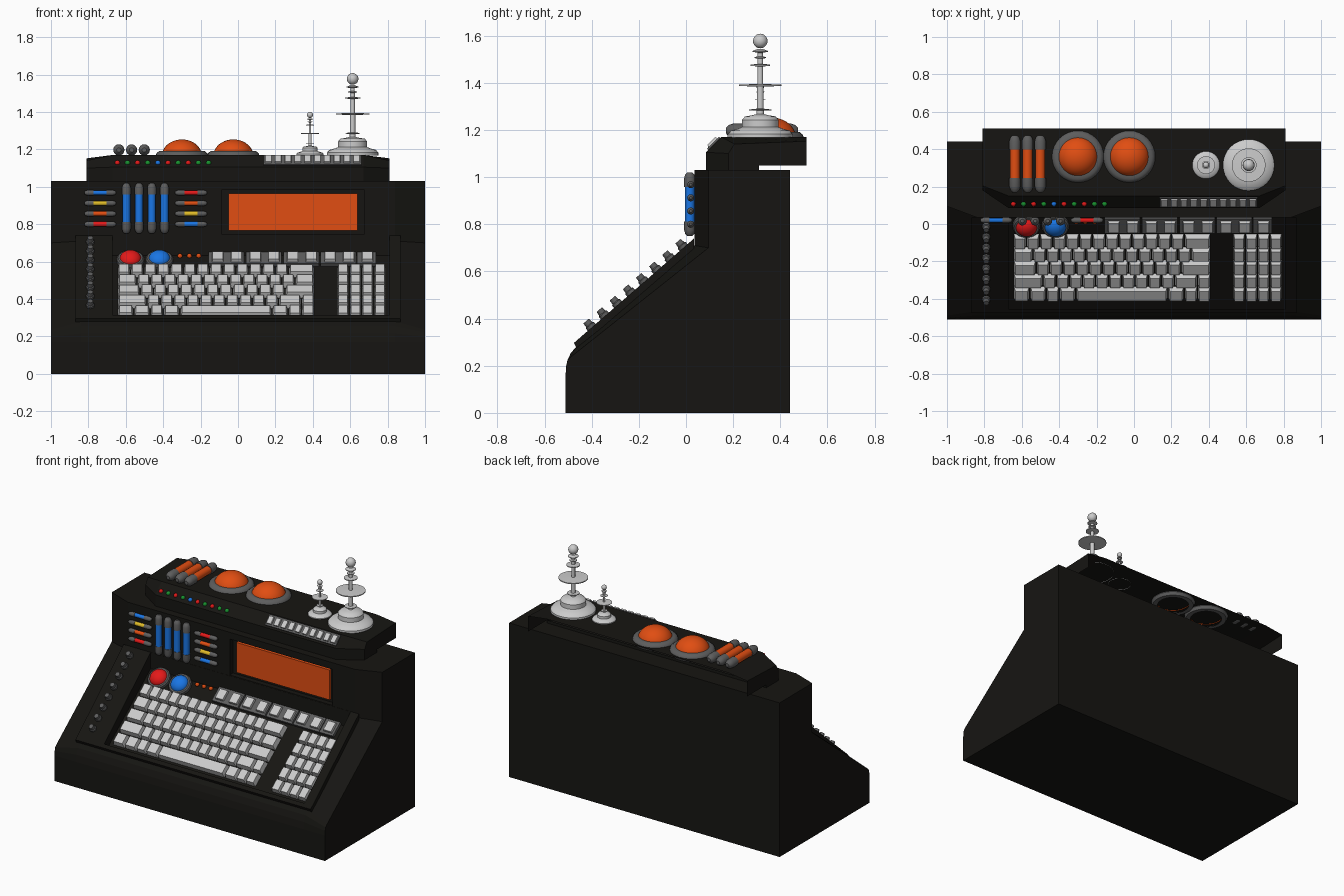
import bpy, bmesh, math
from mathutils import Matrix, Vector

if "Cube" in bpy.data.objects:
    bpy.data.objects.remove(bpy.data.objects["Cube"])

def mat(name, c):
    m = bpy.data.materials.new(name)
    m.diffuse_color = (*c, 1)
    m.use_nodes = True
    m.node_tree.nodes["Principled BSDF"].inputs["Base Color"].default_value = m.diffuse_color
    return m

BLACK = mat("black", (.008, .0075, .006))
DARK = mat("dark_grey", (.11, .11, .11))
ORANGE = mat("orange", (.75, .075, .006))
RED = mat("red", (.78, .01, .01))
BLUE = mat("blue", (.01, .18, .78))
YELLOW = mat("yellow", (.75, .5, .02))
GREEN = mat("green", (.01, .3, .03))

def finish(name, bm, m=None, smooth=False):
    bmesh.ops.recalc_face_normals(bm, faces=bm.faces)
    me = bpy.data.meshes.new(name)
    bm.to_mesh(me)
    bm.free()
    ob = bpy.data.objects.new(name, me)
    bpy.context.collection.objects.link(ob)
    if m:
        me.materials.append(m)
    if smooth:
        bpy.ops.object.select_all(action='DESELECT')
        ob.select_set(True)
        bpy.context.view_layer.objects.active = ob
        bpy.ops.object.shade_smooth_by_angle(angle=math.radians(40))
    return ob

def loft(name, sections, m=None, skip=()):
    """Join same-length (y, z) profiles placed along x; skip leaves strips open."""
    bm = bmesh.new()
    rings = [[bm.verts.new((x, y, z)) for y, z in pts] for x, pts in sections]
    n = len(rings[0])
    for a, b in zip(rings, rings[1:]):
        for i in range(n):
            if i not in skip:
                j = (i + 1) % n
                bm.faces.new((a[i], a[j], b[j], b[i]))
    bm.faces.new(rings[0])
    bm.faces.new(rings[-1])
    return finish(name, bm, m)

def lathe(name, profile, places, m=None, seg=24):
    """Revolve an (r, z) profile and repeat it at each matrix."""
    bm = bmesh.new()
    for M in places:
        rings = []
        for r, z in profile:
            if r == 0:
                rings.append([bm.verts.new(M @ Vector((0, 0, z)))])
            else:
                rings.append([bm.verts.new(M @ Vector((r * math.cos(t), r * math.sin(t), z)))
                              for t in (2 * math.pi * k / seg for k in range(seg))])
        for a, b in zip(rings, rings[1:]):
            for k in range(seg):
                j = (k + 1) % seg
                f = [a[k % len(a)], a[j % len(a)], b[j % len(b)], b[k % len(b)]]
                bm.faces.new(list(dict.fromkeys(f)))
    return finish(name, bm, m, True)

def boxes(name, items, m=None, taper=1.0):
    """items: (matrix, width, depth, height); each box rises from its matrix origin."""
    bm = bmesh.new()
    for M, w, d, h in items:
        for v in bmesh.ops.create_cube(bm, size=1)['verts']:
            k = taper if v.co.z > 0 else 1
            inset = (1 - k) * min(w, d)
            v.co = M @ Vector((v.co.x * (w - inset), v.co.y * (d - inset), (v.co.z + .5) * h))
    return finish(name, bm, m)

def cut(targets, cutter):
    cutter.hide_render = True
    for ob in targets:
        mod = ob.modifiers.new("cut", 'BOOLEAN')
        mod.operation, mod.object, mod.solver = 'DIFFERENCE', cutter, 'EXACT'
        bpy.context.view_layer.objects.active = ob
        bpy.ops.object.modifier_apply(modifier=mod.name)
    bpy.data.objects.remove(cutter)

T = lambda x, y, z: Matrix.Translation((x, y, z))
def tilt(x, y, z, a):
    return T(x, y, z) @ Matrix.Rotation(a, 4, 'X')

def dome(r, h, n=8):
    return [(r * math.cos(i * math.pi / 2 / n) if i < n else 0, h * math.sin(i * math.pi / 2 / n))
            for i in range(n + 1)]

# Cabinet with chamfered front corners
mid = [(-.51, 0), (-.51, .17), (-.503, .215), (-.488, .255), (-.465, .28),
       (.035, .71), (.035, 1.03), (.44, 1.03), (.44, 0)]
end = [(-.51, 0), (-.51, .17), (-.508, .2), (-.503, .222), (-.49, .236),
       (.095, .7), (.095, 1.03), (.44, 1.03), (.44, 0)]
cabinet = loft("cabinet", [(-1, end), (-.84, mid), (.84, mid), (1, end)], BLACK)
frame = [(-.462, .27), (-.475, .297), (.0345, .74), (.0345, .69)]
desk_frame = loft("desk_frame", [(-.87, frame), (.87, frame)], BLACK)

# Recessed keyboard tray and screen opening
A = math.atan(.783)
floor = lambda y: .276 + .783 * (y + .42)
tray = [(-.455, floor(-.455)), (.034, floor(.034)), (.034, .85), (-.455, .85)]
cut([cabinet, desk_frame], loft("tray_cutter", [(-.67, tray), (.81, tray)]))
cut([cabinet], boxes("screen_cutter", [(T(.295, .03, .745), .76, .08, .24)]))
boxes("screen", [(T(.295, .063, .765), .69, .02, .2)], ORANGE)

def on_tray(x, y, h=0):
    return tilt(x, y, floor(y), A) @ T(0, 0, h)

# Keyboard and number pad
U = 1.055 / 15
rows = [[1] * 13 + [2], [1.5] + [1] * 12 + [1.5], [1.75] + [1] * 11 + [2.25],
        [2.25] + [1] * 10 + [1.75, 1], [1.25, 1.25, 1, 1.25, 7, 1.25, 1, 1]]
keys = []
for r, row in enumerate(rows):
    x = -.645
    for w in row:
        keys.append((on_tray(x + w * U / 2, -.085 - .07 * r), w * U - .007, .08, .035))
        x += w * U
boxes("keyboard_keys", keys, None, .8)
boxes("number_pad_keys", [(on_tray(.562 + .0655 * c, -.085 - .07 * r), .059, .08, .035)
                          for c in range(4) for r in range(5)], None, .8)

# Rocker switches above the keyboard
boxes("rocker_frames", [(on_tray(-.063 + .2 * i - (.05 if i == 4 else 0), .0), .19 - (.09 if i == 4 else 0), .1, .02)
                        for i in range(5)], DARK)
boxes("rockers", [(on_tray(-.108 + .1 * i, .0), .065, .075, .036) for i in range(9)], None, .85)

# Round push buttons and small lamps on the tray
spots = [on_tray(-.575, -.005), on_tray(-.42, -.005)]
lathe("button_rings", [(.073, 0), (.073, .018), (.066, .026), (.056, .026)], spots, DARK)
for M, m, n in zip(spots, (RED, BLUE), ("red_button", "blue_button")):
    lathe(n, dome(.058, .045), [M @ T(0, 0, .015)], m)
lathe("tray_lamps", dome(.014, .016, 4), [on_tray(-.31 + .05 * i, .02, .01) for i in range(3)], ORANGE, 12)

# Row of knobs beside the keyboard
lathe("side_knobs", [(.022, -.005), (.022, .012), (.017, .016), (.015, .036), (0, .036)],
      [tilt(-.79, y, .297 + .869 * (y + .475), math.atan(.869))
       for y in (-.4 + .0557 * i for i in range(8))], DARK, 12)

# Capped tubes
def tubes(name, places, length, core, r, m):
    """Coloured tube with a grey stepped cap at both ends, along local z."""
    lathe(name, [(r * .88, -core / 2 - .01), (r * .88, core / 2 + .01)], places, m, 16)
    a, b = core / 2, length / 2
    cap = [(r * .8, a), (r, a), (r, a + (b - a) * .6), (r * .8, a + (b - a) * .85), (r * .4, b), (0, b)]
    lathe(name + "_caps", cap, places + [M @ Matrix.Rotation(math.pi, 4, 'X') for M in places], DARK, 16)

tubes("upright_tubes", [T(-.597 + .068 * i, .016, .885) for i in range(4)], .27, .145, .024, BLUE)
along_x = Matrix.Rotation(math.pi / 2, 4, 'Y')
for side, x, cols in (("left", -.737, (BLUE, YELLOW, ORANGE, RED)),
                      ("right", -.251, (RED, ORANGE, YELLOW, BLUE))):
    for i, m in enumerate(cols):
        tubes(f"{side}_tube_{i + 1}", [T(x, .02, .968 - .056 * i) @ along_x], .17, .07, .015, m)
along_y = Matrix.Rotation(math.pi / 2, 4, 'X')
tubes("roof_tubes", [T(-.637 + .068 * i, .322, 1.197) @ along_y for i in range(3)], .305, .15, .03, ORANGE)

# Roof deck, open at the back and below its overhang
dmid = [(.085, 1.03), (.085, 1.105), (.15, 1.17), (.51, 1.17), (.51, 1.05), (.31, 1.05), (.31, 1.03)]
dend = [(.18, 1.03), (.18, 1.1), (.205, 1.14), (.51, 1.152), (.51, 1.05), (.31, 1.05), (.31, 1.03)]
loft("roof_deck", [(-.81, dend), (-.67, dmid), (.67, dmid), (.81, dend)], BLACK, skip={3, 4})

# Lamps and switches on the deck's sloped front edge
Q = math.pi / 4
for n, m, ids in (("red_lamps", RED, (0, 2, 5, 7)), ("green_lamps", GREEN, (1, 3, 6, 8, 9)), ("blue_lamp", BLUE, (4,))):
    lathe(n, dome(.014, .014, 4), [tilt(-.645 + .0542 * i, .108, 1.128, Q) for i in ids], m, 12)
boxes("deck_switch_frame", [(tilt(.398, .12, 1.14, Q), .525, .072, .008)], DARK)
boxes("deck_switches", [(tilt(.162 + .0525 * i, .12, 1.14, Q), .038, .054, .018) for i in range(10)], None, .85)

# Roof domes
domes = [T(x, .36, 1.165) for x in (-.3, -.025)]
lathe("dome_rings", [(.1, -.02), (.13, -.02), (.14, 0), (.136, .014), (.12, .027), (.1, .027)], domes, DARK, 32)
lathe("roof_domes", dome(.107, .088, 10), domes, ORANGE, 32)

# Antennas
mast = [(.138, 0), (.138, .015), (.125, .03), (.095, .038), (.078, .045), (.078, .075), (.065, .09),
        (.035, .095), (.016, .1), (.016, .115), (.038, .117), (.038, .121), (.014, .123), (.014, .217),
        (.09, .219), (.09, .225), (.012, .228), (.012, .302), (.042, .305), (.042, .31), (.012, .313),
        (.012, .335), (.024, .338), (.024, .342), (.011, .345), (.011, .36), (.032, .364), (.032, .368), (.012, .376)]
ball = [(.031 * math.sin(i * math.pi / 10) if 0 < i < 10 else 0, .41 - .031 * math.cos(i * math.pi / 10))
        for i in range(11)]
for n, x, s in (("large_antenna", .613, 1), ("small_antenna", .385, .53)):
    M = T(x, .315, 1.167) @ Matrix.Scale(s, 4)
    lathe(n, mast, [M], None, 32)
    lathe(n + "_ball", ball, [M], None, 20)
